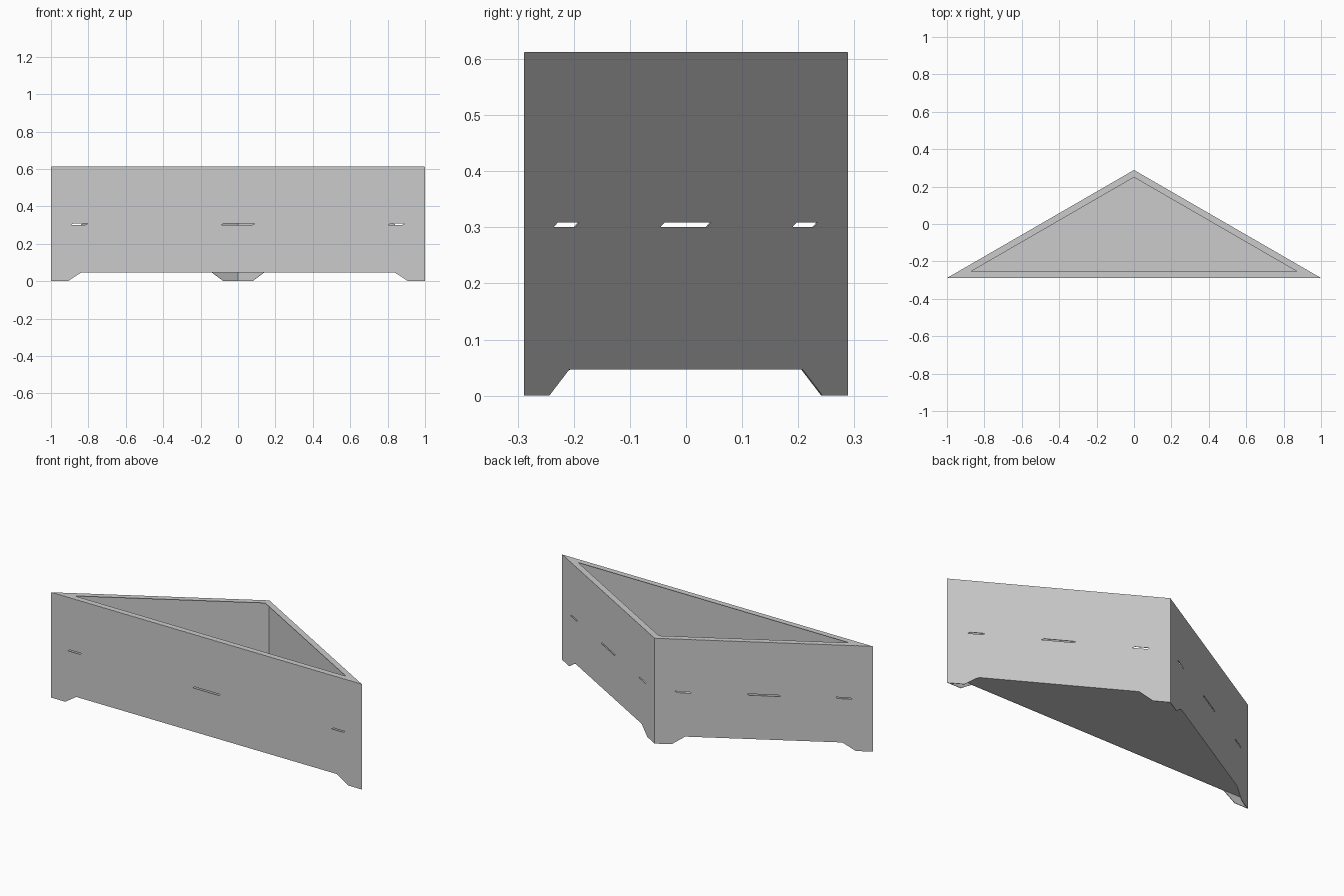
import bpy
import bmesh
import math
from mathutils import Matrix, Vector

# Remove the default cube
cube = bpy.data.objects.get("Cube")
if cube:
    bpy.data.objects.remove(cube)

HEIGHT = 0.612
FLOOR = 0.047
SHEET = 0.003
LIP = 0.034
DEPTH = math.tan(math.radians(30)) / 2

grey = bpy.data.materials.new("light_grey")
grey.use_nodes = True
grey.diffuse_color = (0.6, 0.6, 0.6, 1)
grey.node_tree.nodes["Principled BSDF"].inputs["Base Color"].default_value = (0.6, 0.6, 0.6, 1)

# Plan corners: front right, front left, back apex
CORNERS = [Vector((-1, -DEPTH)), Vector((1, -DEPTH)), Vector((0, DEPTH))]
HALF_ANGLES = [math.radians(a) for a in (15, 15, 60)]


def plate(name, loops, thickness):
    """Flat sheet with holes, filled from closed outlines."""
    curve = bpy.data.curves.new(name + "_outline", "CURVE")
    curve.dimensions = "2D"
    curve.fill_mode = "BOTH"
    curve.extrude = thickness / 2
    for loop in loops:
        spline = curve.splines.new("POLY")
        spline.points.add(len(loop) - 1)
        for point, (x, y) in zip(spline.points, loop):
            point.co = (x, y, 0, 1)
        spline.use_cyclic_u = True
    helper = bpy.data.objects.new(name + "_helper", curve)
    bpy.context.collection.objects.link(helper)
    graph = bpy.context.evaluated_depsgraph_get()
    mesh = bpy.data.meshes.new_from_object(helper.evaluated_get(graph))
    bpy.data.objects.remove(helper)
    mesh.name = name
    bm = bmesh.new()
    bm.from_mesh(mesh)
    bmesh.ops.remove_doubles(bm, verts=bm.verts, dist=1e-5)
    bmesh.ops.recalc_face_normals(bm, faces=bm.faces)
    for face in bm.faces:
        face.smooth = False
    bm.to_mesh(mesh)
    bm.free()
    mesh.materials.clear()
    mesh.materials.append(grey)
    obj = bpy.data.objects.new(name, mesh)
    bpy.context.collection.objects.link(obj)
    return obj


def slot(start, end, slant):
    """Thin slanted ventilation slot."""
    z0, z1 = 0.301, 0.309
    if slant < 0:
        return [(start - slant, z0), (end, z0), (end + slant, z1), (start, z1)]
    return [(start, z0), (end - slant, z0), (end, z1), (start + slant, z1)]


def wall(name, i, slant):
    """Upright sheet between two corners, with feet, slots and mitred ends."""
    j = (i + 1) % 3
    a, b = CORNERS[i], CORNERS[j]
    half = (b - a).length / 2
    outline = [(-half, 0), (-half + 0.09, 0), (-half + 0.162, FLOOR),
               (half - 0.162, FLOOR), (half - 0.09, 0), (half, 0),
               (half, HEIGHT), (-half, HEIGHT)]
    outer = half - 0.107
    slots = [slot(-outer, 0.09 - outer, slant), slot(-0.09, 0.09, slant),
             slot(outer - 0.09, outer, slant)]
    obj = plate(name, [outline] + slots, SHEET)
    for v in obj.data.vertices:
        if v.co.z < 0 and abs(abs(v.co.x) - half) < 1e-4:
            angle = HALF_ANGLES[i if v.co.x < 0 else j]
            v.co.x -= math.copysign(SHEET / math.tan(angle), v.co.x)
        v.co.z -= SHEET / 2
    direction = b - a
    mid = (a + b) / 2
    obj.data.transform(Matrix.Translation((mid.x, mid.y, 0))
                       @ Matrix.Rotation(math.atan2(direction.y, direction.x), 4, "Z")
                       @ Matrix.Rotation(math.radians(90), 4, "X"))
    return obj


def inset(distance):
    """Plan triangle moved inward by an even distance."""
    x = 1 - distance / math.tan(HALF_ANGLES[0])
    y = distance - DEPTH
    return [(-x, y), (x, y), (0, DEPTH - distance / math.sin(HALF_ANGLES[2]))]


# Three walls
wall("front_wall", 0, 0.014)
wall("back_left_wall", 1, 0.014)
wall("back_right_wall", 2, -0.014)

# Floor at the top of the foot cutouts
floor = plate("floor_panel", [inset(SHEET / 2)], SHEET)
floor.location.z = FLOOR + SHEET / 2 + 0.0005

# Inward lip around the open top
lip = plate("top_lip", [inset(0.0005), inset(LIP)], SHEET)
lip.location.z = HEIGHT - SHEET / 2 + 0.0005
